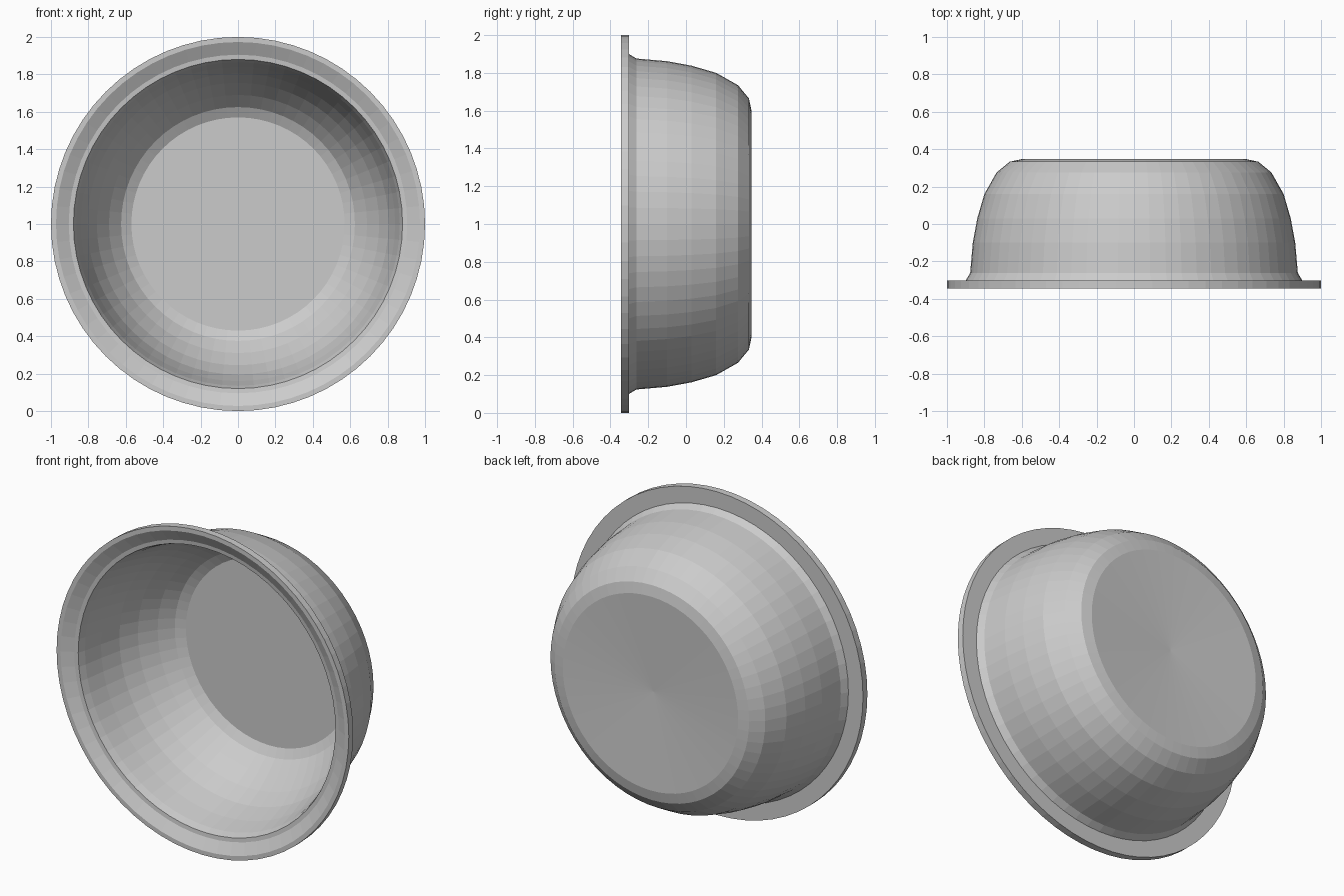
import bpy
import bmesh
import math
from mathutils import Matrix

SEGMENTS = 64

cube = bpy.data.objects.get("Cube")
if cube:
    bpy.data.objects.remove(cube, do_unlink=True)

grey = bpy.data.materials.new("plain_grey")
grey.use_nodes = True
colour = (0.6, 0.6, 0.6, 1)
grey.diffuse_color = colour
grey.node_tree.nodes["Principled BSDF"].inputs["Base Color"].default_value = colour

# Closed cross-section as (radius, y): inner floor, wall, rim, outer wall, base
inner = [(0, .305), (.57, .305), (.625, .275), (.69, .2), (.755, .1),
         (.805, -.01), (.84, -.14), (.865, -.26), (.88, -.305)]
rim = [(.905, -.308), (.973, -.345), (1, -.345), (1, -.302), (.9, -.302)]
outer = [(.876, -.262), (.862, -.1), (.838, .03), (.8, .16),
         (.735, .275), (.665, .333), (.6, .347), (0, .318)]


def lathe(name, profile):
    """Spin a profile around the front-to-back axis."""
    bm = bmesh.new()
    verts = [bm.verts.new((r, y, 0)) for r, y in profile]
    edges = [bm.edges.new(pair) for pair in zip(verts, verts[1:])]
    bmesh.ops.spin(bm, geom=verts + edges, cent=(0, 0, 0), axis=(0, 1, 0),
                   angle=math.tau, steps=SEGMENTS, use_merge=False)
    bmesh.ops.remove_doubles(bm, verts=bm.verts, dist=1e-4)
    bmesh.ops.recalc_face_normals(bm, faces=bm.faces)
    bmesh.ops.transform(bm, matrix=Matrix.Translation((0, 0, 1)), verts=bm.verts)
    mesh = bpy.data.meshes.new(name)
    bm.to_mesh(mesh)
    bm.free()
    mesh.materials.append(grey)
    obj = bpy.data.objects.new(name, mesh)
    bpy.context.collection.objects.link(obj)
    return obj


lathe("bowl", inner + rim + outer)
